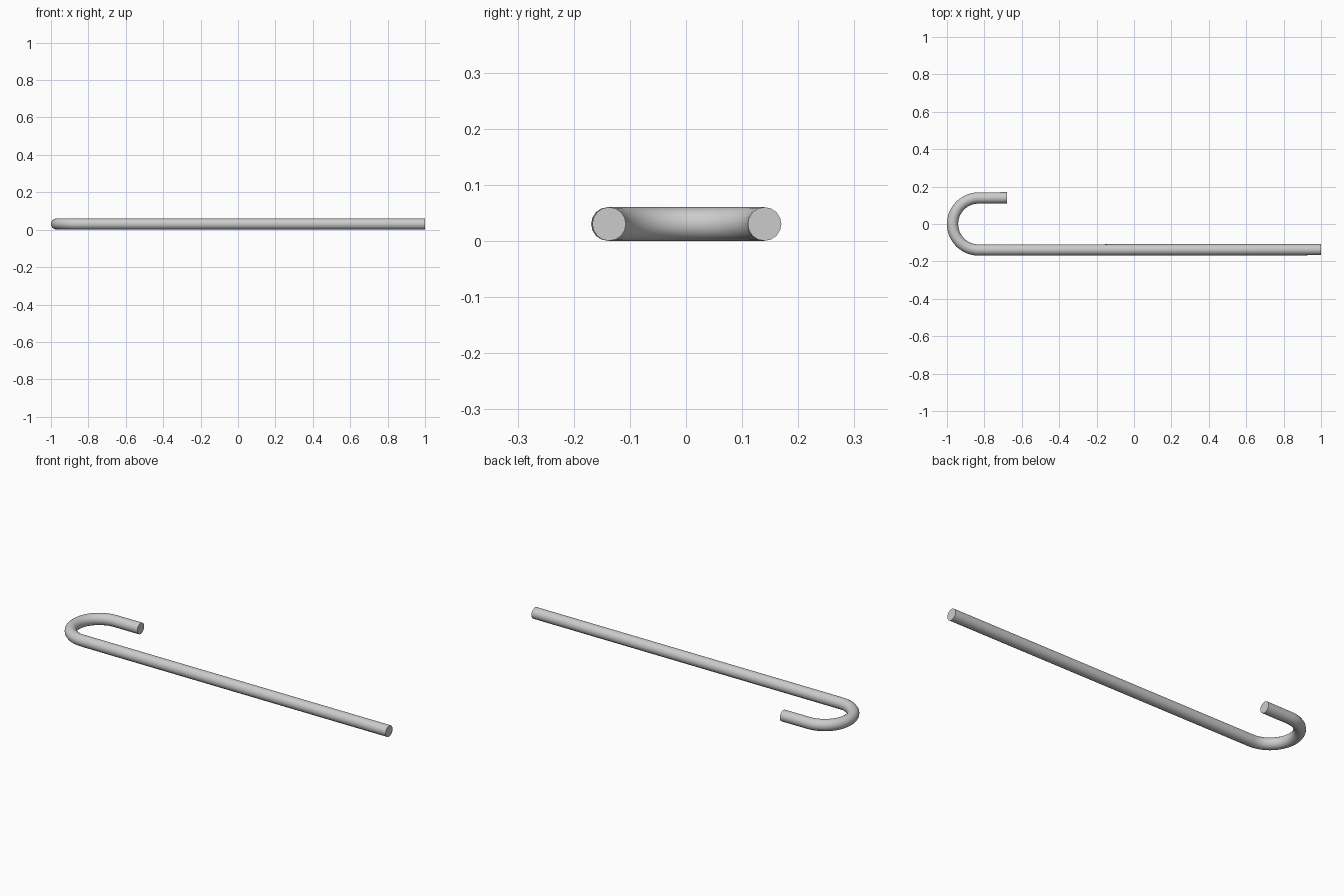
import bpy, math

if "Cube" in bpy.data.objects:
    bpy.data.objects.remove(bpy.data.objects["Cube"])

R_TUBE = 0.030      # rod thickness
R_BEND = 0.139      # bend centreline radius
BEND_X = -0.831
Z = 0.0305

# Centreline: long shank, half-circle bend, short return leg
path = [(1.0, -R_BEND + 0.002, Z)]
steps = 32
for i in range(steps + 1):
    a = -math.pi / 2 - math.pi * i / steps
    path.append((BEND_X + R_BEND * math.cos(a), R_BEND * math.sin(a), Z))
path.append((-0.68, R_BEND + 0.001, Z))

# Round rod swept along the centreline with capped ends
curve = bpy.data.curves.new("hooked_rod", 'CURVE')
curve.dimensions = '3D'
curve.bevel_depth = R_TUBE
curve.bevel_resolution = 6
curve.use_fill_caps = True
spline = curve.splines.new('POLY')
spline.points.add(len(path) - 1)
for p, co in zip(spline.points, path):
    p.co = (*co, 1)
rod = bpy.data.objects.new("hooked_rod", curve)
bpy.context.collection.objects.link(rod)

# Convert to mesh, smooth sides with crisp end caps
bpy.context.view_layer.objects.active = rod
rod.select_set(True)
bpy.ops.object.convert(target='MESH')
bpy.ops.object.shade_smooth_by_angle(angle=math.radians(40))
